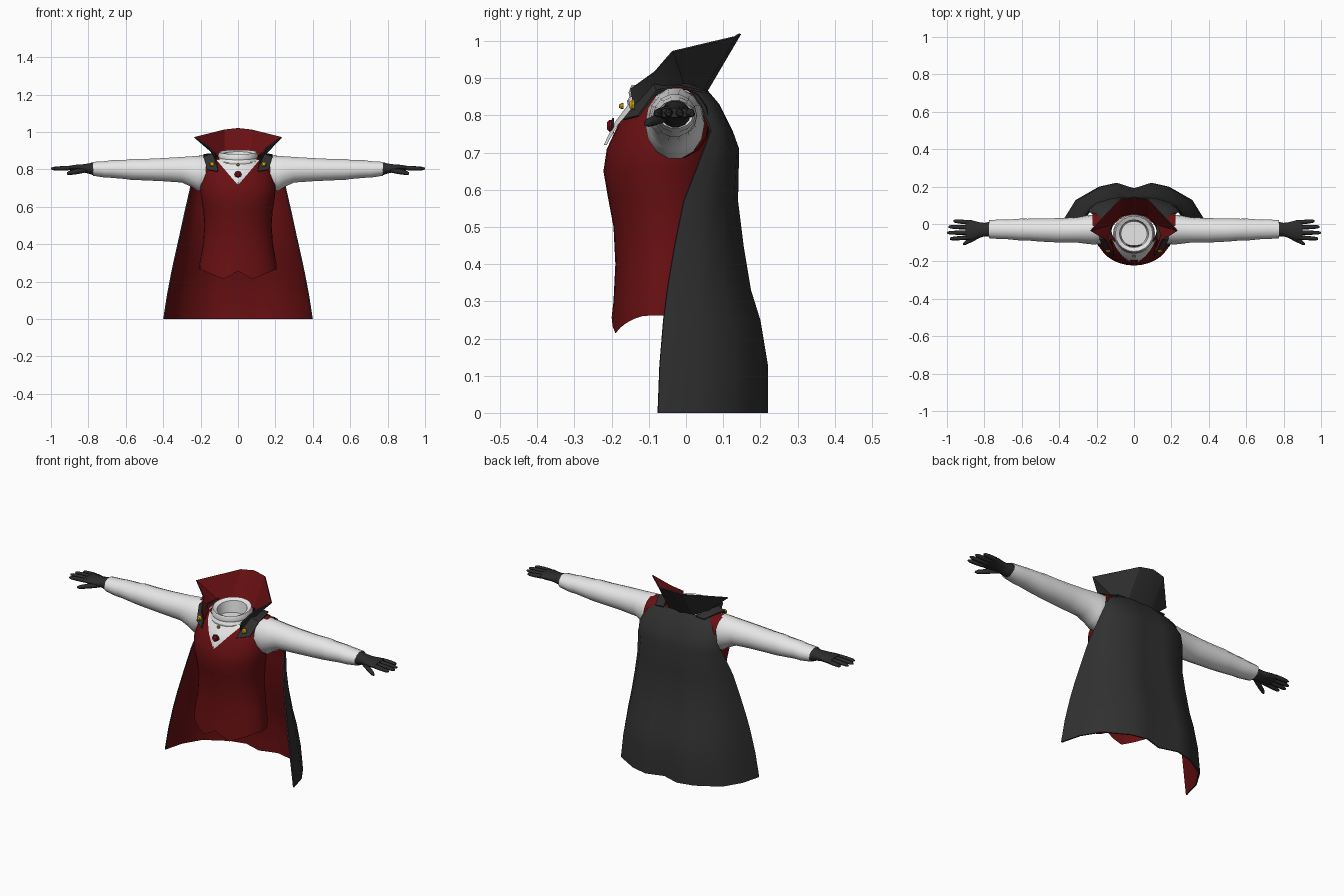
import bpy, bmesh, math
from mathutils import Vector

if "Cube" in bpy.data.objects:
    bpy.data.objects.remove(bpy.data.objects["Cube"])


def material(name, rgb):
    m = bpy.data.materials.new(name)
    m.diffuse_color = (*rgb, 1)
    m.use_nodes = True
    m.node_tree.nodes["Principled BSDF"].inputs["Base Color"].default_value = m.diffuse_color
    return m


DARK = material("charcoal cloth", (0.03, 0.03, 0.03))
GLOVE = material("glove black", (0.025, 0.025, 0.025))
RED = material("deep red", (0.14, 0.005, 0.006))
WHITE = material("white linen", (0.8, 0.8, 0.8))
GOLD = material("gold", (0.75, 0.4, 0.01))
GEM = material("gem red", (0.22, 0.004, 0.01))


def loft(name, rows, mats, closed=False, caps="", mirror=False, thick=0, angle=40):
    """Skin rows of points; optional end caps, mirrored copy and lined thickness."""
    bm = bmesh.new()
    vs = [[bm.verts.new(p) for p in r] for r in rows]
    n = len(rows[0])
    for a, b in zip(vs, vs[1:]):
        for i in range(n if closed else n - 1):
            j = (i + 1) % n
            bm.faces.new((a[i], a[j], b[j], b[i]))
    if "s" in caps:
        bm.faces.new(vs[0][::-1])
    if "e" in caps:
        bm.faces.new(vs[-1])
    if closed:
        bmesh.ops.recalc_face_normals(bm, faces=bm.faces)
    me = bpy.data.meshes.new(name)
    bm.to_mesh(me)
    bm.free()
    ob = bpy.data.objects.new(name, me)
    bpy.context.collection.objects.link(ob)
    for m in mats:
        me.materials.append(m)
    bpy.ops.object.select_all(action='DESELECT')
    ob.select_set(True)
    bpy.context.view_layer.objects.active = ob
    if thick:
        s = ob.modifiers.new("lining", 'SOLIDIFY')
        s.thickness, s.offset, s.material_offset = thick, -1, 1
        bpy.ops.object.modifier_apply(modifier=s.name)
    if mirror:
        m = ob.modifiers.new("mirror", 'MIRROR')
        m.use_mirror_merge = False
        bpy.ops.object.modifier_apply(modifier=m.name)
    bpy.ops.object.shade_smooth_by_angle(angle=math.radians(angle))
    return ob


def both(half):
    """Complete a right half (ending on the centre line) with its left half."""
    return half + [(-x, y, z) for x, y, z in half[-2::-1]]


def ring_x(x, yc, ry, zb, zt, n=14):
    """Oval ring across the arm direction."""
    zc, rz = (zb + zt) / 2, (zt - zb) / 2
    return [(x, yc + ry * math.cos(2 * math.pi * i / n),
             zc + rz * math.sin(2 * math.pi * i / n)) for i in range(n)]


# Cape: one folded cross-section, scaled up the height
fold = [(1, 0), (.93, .36), (.78, .69), (.47, .93), (.24, 1), (0, .9)]
cape_rows = [(0, .40, -.075, .22), (.13, .38, -.07, .22), (.25, .357, -.06, .2),
             (.33, .34, -.05, .175), (.45, .313, -.03, .155), (.57, .287, -.005, .14),
             (.71, .255, .05, .143), (.76, .24, .068, .125), (.83, .21, .04, .09),
             (.87, .15, .01, .056)]
loft("cape", [both([(w * a, f + (b - f) * t, z) for a, t in fold])
              for z, w, f, b in cape_rows], [DARK, RED], thick=.007)

# Standing collar
base = [(.115, -.14, .82), (.13, -.07, .86), (.12, 0, .872), (.075, .045, .866), (0, .055, .86)]
rim = [(.125, -.15, .87), (.155, -.085, .915), (.235, -.035, .97), (.075, .135, 1.01), (0, .148, 1.018)]
loft("collar", [both(base), both(rim)], [DARK, RED], thick=.006, angle=30)

# Shoulder lapels fastening the cape in front
outer = [(.15, .055, .865), (.185, -.02, .882), (.185, -.08, .868), (.165, -.13, .80)]
inner = [(.10, .055, .868), (.12, 0, .888), (.125, -.09, .89), (.108, -.17, .79)]
loft("lapel", [inner, outer], [DARK, DARK], mirror=True, thick=.006)

# Vest
vest_rows = [(.255, .207, -.2, .07), (.3, .205, -.195, .075), (.4, .187, -.19, .08),
             (.5, .18, -.195, .085), (.58, .185, -.21, .09), (.65, .197, -.222, .09),
             (.71, .203, -.213, .09), (.78, .187, -.18, .075), (.83, .15, -.142, .05),
             (.86, .12, -.115, .04)]


def hem(x, y):
    """Two front points with a notch between them."""
    x = abs(x)
    if y > -.04:
        return .262
    return .257 - .045 * x / .075 if x < .075 else .212 + .05 * min(1, (x - .075) / .12)


def vest_ring(k, n=32):
    z, w, f, b = vest_rows[k]
    pts = []
    for i in range(n):
        a = 2 * math.pi * i / n
        x = w * math.cos(a)
        y = (f + b) / 2 + (b - f) / 2 * math.sin(a)
        pts.append((x, y, z if k else hem(x, y)))
    return pts


loft("vest", [vest_ring(k) for k in range(len(vest_rows))], [RED], closed=True)


def vest_front(x, z):
    """Front surface depth of the vest at a given place."""
    for (z0, *p), (z1, *q) in zip(vest_rows, vest_rows[1:]):
        if z0 <= z <= z1:
            t = (z - z0) / (z1 - z0)
            w, f, b = [u + (v - u) * t for u, v in zip(p, q)]
            return (f + b) / 2 - (b - f) / 2 * math.sqrt(max(0, 1 - (x / w) ** 2))


# Shirt front in the V of the vest
bib = []
for k in range(8):
    z = .72 + .13 * k / 7
    hw = .004 + (z - .72) * .85
    bib.append([(hw * u / 4, vest_front(hw * u / 4, z) - .005 - .008 * (1 - abs(u) / 4),
                 z) for u in range(-4, 5)])
loft("shirt_front", bib, [WHITE])

# Shirt neck with an inner lip, dipping at the front
neck = []
for r, z in [(.105, .80), (.112, .84), (.113, .86), (.105, .875), (.108, .885),
             (.1, .905), (.078, .895), (.07, .83)]:
    neck.append([(r * math.cos(a), -.052 + r * .95 * math.sin(a),
                  z + .012 * (math.sin(a) - 1) * (z > .85))
                 for a in [2 * math.pi * i / 20 for i in range(20)]])
loft("shirt_neck", neck, [WHITE], closed=True, caps="e")

# Armhole bands and sleeves
loft("armhole", [ring_x(.14, -.015, .075, .69, .87), ring_x(.2, -.018, .083, .685, .877),
                 ring_x(.222, -.018, .08, .695, .872)], [RED], closed=True, mirror=True)
sleeve = [(.17, -.03, .075, .69, .872), (.215, -.03, .08, .682, .875), (.25, -.03, .076, .705, .872),
          (.3, -.032, .068, .728, .868), (.4, -.034, .065, .735, .862), (.5, -.032, .062, .74, .857),
          (.57, -.03, .058, .742, .858), (.6, -.03, .059, .747, .852), (.68, -.029, .052, .754, .85),
          (.71, -.028, .053, .755, .845), (.775, -.028, .048, .765, .841), (.765, -.028, .038, .775, .83)]
loft("sleeve", [ring_x(*r) for r in sleeve], [WHITE], closed=True, mirror=True)

# Gloves
palm = [(.755, -.028, .036, .77, .835), (.772, -.028, .04, .767, .84), (.8, -.03, .036, .777, .832),
        (.83, -.033, .043, .784, .828), (.87, -.033, .054, .79, .825), (.9, -.032, .054, .794, .82)]
loft("glove_palm", [ring_x(*r) for r in palm], [GLOVE], closed=True, caps="se", mirror=True)


def finger(name, a, b, r):
    a, b = Vector(a), Vector(b)
    rows = []
    for t, s in [(0, 1), (.5, 1), (.88, .8), (1, .4)]:
        p = a.lerp(b, t)
        rows.append([(p.x, p.y + r * s * math.cos(k * math.pi / 4),
                      p.z + r * s * math.sin(k * math.pi / 4)) for k in range(8)])
    loft(name, rows, [GLOVE], closed=True, caps="se", mirror=True, angle=50)


for i, (y, tip, ty) in enumerate([(.009, .965, .016), (-.018, .992, -.015),
                                  (-.046, 1.0, -.047), (-.072, .985, -.079)]):
    finger(f"glove_finger_{i + 1}", (.885, y, .808), (tip, ty, .804), .0115)
finger("glove_thumb", (.815, -.055, .797), (.915, -.108, .778), .014)


# Gold buttons on the lapels and the gem at the throat
def stud(name, c, r, depth, mat, n, mirror=False):
    rows = [[(c[0] + r * s * math.cos(2 * math.pi * i / n), c[1] - d * depth,
              c[2] + r * s * math.sin(2 * math.pi * i / n)) for i in range(n)]
            for s, d in [(1, 0), (1, .5), (.6, 1)]]
    loft(name, rows, [mat], closed=True, caps="se", mirror=mirror, angle=30)


stud("button", (.138, -.138, .828), .014, .014, GOLD, 10, True)
stud("gem_setting", (0, vest_front(0, .772) - .01, .772), .021, .008, GLOVE, 8)
stud("gem", (0, vest_front(0, .772) - .015, .772), .016, .014, GEM, 8)
stud("collar_pin", (0, vest_front(0, .82) - .018, .825), .008, .012, GOLD, 8)
